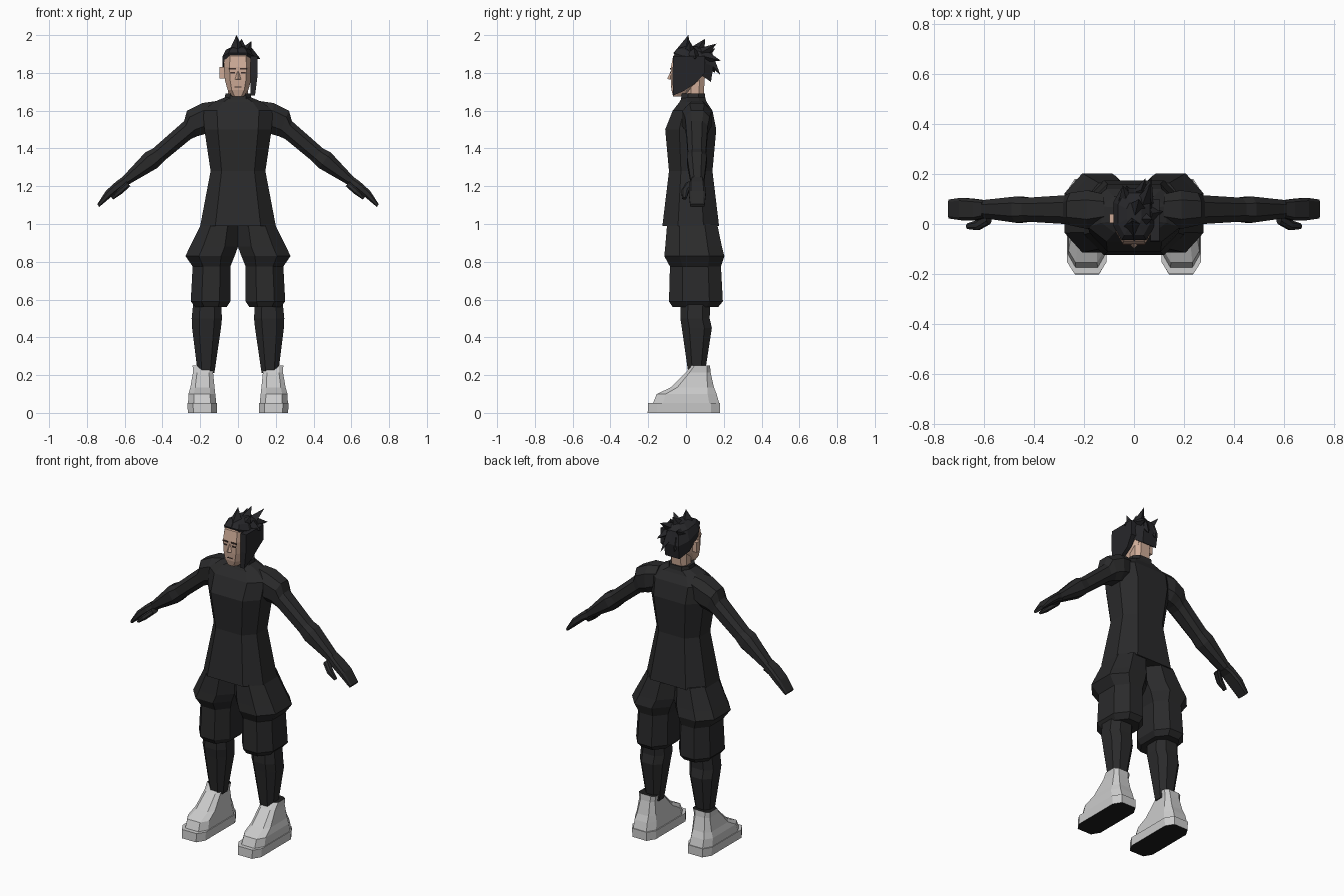
import bpy, bmesh
from mathutils import Vector as V


def mat(name, r, g, b):
    m = bpy.data.materials.new(name)
    m.diffuse_color = (r, g, b, 1)
    return m


CLOTH = mat("black cloth", .023, .023, .024)
HAIR = mat("black hair", .020, .020, .023)
SKIN = mat("skin", .62, .41, .31)
SHOE = mat("light grey", .60, .60, .60)
SOLE = mat("dark rubber", .012, .012, .012)
DARK = mat("dark brown", .05, .03, .025)


def finish(name, bm, mats):
    bmesh.ops.recalc_face_normals(bm, faces=bm.faces)
    me = bpy.data.meshes.new(name)
    bm.to_mesh(me)
    bm.free()
    for m in mats:
        me.materials.append(m)
    ob = bpy.data.objects.new(name, me)
    bpy.context.collection.objects.link(ob)
    return ob


def loft(name, rings, mats, a=.6, b=.45, s=1, rule=None):
    """Skin chamfered-box rings (centre, half axis u, half axis v)."""
    bm = bmesh.new()
    shape = [(1, -b), (1, b), (a, 1), (-a, 1), (-1, b), (-1, -b), (-a, -1), (a, -1)]
    loops = []
    for c, u, v in rings:
        pts = [V(c) + V(u) * p + V(v) * q for p, q in shape]
        loops.append([bm.verts.new((p.x * s, p.y, p.z)) for p in pts])
    for r0, r1 in zip(loops, loops[1:]):
        for i in range(8):
            j = (i + 1) % 8
            bm.faces.new((r0[i], r0[j], r1[j], r1[i]))
    bm.faces.new(loops[0])
    bm.faces.new(loops[-1])
    bmesh.ops.recalc_face_normals(bm, faces=bm.faces)
    if rule:
        for f in bm.faces:
            f.material_index = rule(f)
    return finish(name, bm, mats)


def flat(z, x0, x1, y0, y1):
    """Horizontal ring from its extents."""
    return (((x0 + x1) / 2, (y0 + y1) / 2, z), ((x1 - x0) / 2, 0, 0), (0, (y1 - y0) / 2, 0))


def limb(xt, zt, xb, zb, y0, y1):
    """Arm ring from its top and bottom points in the front view."""
    return (((xt + xb) / 2, (y0 + y1) / 2, (zt + zb) / 2),
            ((xt - xb) / 2, 0, (zt - zb) / 2), (0, (y1 - y0) / 2, 0))


def sym(z, r, y0, y1):
    return flat(z, -r, r, y0, y1)


def spike(name, base, tip, r, m, sides=4):
    base, tip = V(base), V(tip)
    d = tip - base
    bm = bmesh.new()
    bmesh.ops.create_cone(bm, cap_ends=True, segments=sides, radius1=r, radius2=0, depth=d.length)
    rot = d.to_track_quat('Z', 'Y')
    for v in bm.verts:
        v.co = rot @ v.co + (base + tip) / 2
    return finish(name, bm, [m])


def box(name, c, size, m):
    bm = bmesh.new()
    bmesh.ops.create_cube(bm, size=1)
    for v in bm.verts:
        v.co = V([c[i] + v.co[i] * size[i] for i in range(3)])
    return finish(name, bm, [m])


# shirt and collar
loft("shirt", [sym(.99, .20, -.125, .175), sym(1.28, .145, -.09, .14),
               sym(1.50, .178, -.11, .16), sym(1.60, .185, -.07, .14),
               sym(1.645, .13, -.035, .11), sym(1.67, .07, -.02, .10)], [CLOTH])
loft("collar", [sym(1.64, .075, -.03, .105), sym(1.69, .066, -.022, .10)], [CLOTH])

for s, side in ((1, "left"), (-1, "right")):
    # sleeve, hand and thumb
    loft(side + "_arm", [limb(.12, 1.65, .12, 1.50, .0, .12),
                         limb(.19, 1.64, .18, 1.475, -.02, .135),
                         limb(.27, 1.60, .215, 1.465, -.005, .125),
                         limb(.285, 1.545, .25, 1.45, .0, .115),
                         limb(.45, 1.40, .39, 1.335, .01, .105),
                         limb(.49, 1.38, .43, 1.295, .005, .11),
                         limb(.62, 1.24, .595, 1.20, .025, .095)],
         [CLOTH], .5, .5, s)
    loft(side + "_hand", [limb(.61, 1.25, .585, 1.20, .025, .095),
                          limb(.645, 1.225, .62, 1.185, .015, .10),
                          limb(.70, 1.175, .67, 1.145, .015, .105),
                          limb(.745, 1.105, .735, 1.09, .022, .098)],
         [CLOTH], .5, .75, s)
    loft(side + "_thumb", [limb(.59, 1.225, .57, 1.20, .0, .05),
                           limb(.635, 1.185, .615, 1.16, -.025, .015),
                           limb(.672, 1.14, .66, 1.13, -.02, .002)],
         [CLOTH], .5, .5, s)
    # baggy shorts and lower leg
    loft(side + "_shorts_leg", [flat(1.0, 0, .195, -.10, .165), flat(.88, 0, .255, -.11, .19),
                                flat(.83, .018, .278, -.115, .203),
                                flat(.775, .04, .24, -.085, .185),
                                flat(.59, .04, .25, -.09, .195),
                                flat(.56, .06, .225, -.07, .17)],
         [CLOTH], .45, .5, s)
    loft(side + "_shin", [flat(.60, .09, .235, -.03, .13), flat(.50, .085, .245, -.03, .125),
                          flat(.45, .09, .243, -.022, .137), flat(.21, .125, .213, .012, .10)],
         [CLOTH], .5, .5, s)
    # shoe: sole with dark underside, upper with dark opening
    loft(side + "_shoe_sole", [flat(0, .112, .265, -.203, .18), flat(.052, .11, .268, -.20, .18)],
         [SHOE, SOLE], .62, .75, s, lambda f: int(f.normal.z < -.9))
    loft(side + "_shoe_upper", [flat(.05, .115, .264, -.175, .176), flat(.10, .12, .262, -.155, .162),
                                flat(.135, .124, .252, -.08, .148),
                                flat(.215, .132, .238, .0, .13), flat(.25, .125, .24, .03, .127)],
         [SHOE, SOLE], .6, .7, s, lambda f: int(f.normal.z > .99))
    # ear, eye and brow
    box(side + "_ear", (s * .083, .022, 1.80), (.032, .035, .06), SKIN)
    box(side + "_eye", (s * .029, -.079, 1.802), (.024, .008, .008), DARK)
    box(side + "_brow", (s * .029, -.080, 1.823), (.036, .008, .008), DARK)

# neck, head and face
loft("neck", [sym(1.66, .052, .0, .092), sym(1.78, .052, .0, .10)], [SKIN])
loft("head", [sym(1.675, .03, -.068, -.0), sym(1.71, .055, -.077, .035),
              sym(1.76, .069, -.08, .085), sym(1.83, .075, -.08, .11),
              sym(1.89, .07, -.068, .11), sym(1.92, .045, -.03, .08)], [SKIN])
spike("nose", (0, -.084, 1.765), (0, -.076, 1.82), .016, SKIN)
box("mouth", (0, -.077, 1.726), (.036, .007, .005), DARK)

# hair cap, lower at the nape
loft("hair_cap", [((0, .037, 1.818), (.079, 0, 0), (0, .095, -.066)),
                  ((0, .04, 1.87), (.083, 0, 0), (0, .105, -.035)),
                  ((0, .04, 1.918), (.064, 0, 0), (0, .085, -.01)),
                  ((0, .04, 1.94), (.03, 0, 0), (0, .045, 0))], [HAIR])

# long side lock covering one side of the face
bm = bmesh.new()
lock = [(-.068, 1.89), (-.072, 1.78), (-.068, 1.68), (-.01, 1.705),
        (.05, 1.745), (.10, 1.80), (.10, 1.89)]
f = bm.faces.new([bm.verts.new((.066, y, z)) for y, z in lock])
new = bmesh.ops.extrude_face_region(bm, geom=[f])["geom"]
for v in new:
    if isinstance(v, bmesh.types.BMVert):
        v.co.x = .103 if v.co.z > 1.75 else .09
finish("side_lock", bm, [HAIR])

# hair spikes
spikes = [((-.005, -.015, 1.89), (-.008, .012, 2.0), .055),
          ((.035, .02, 1.90), (.072, .02, 1.968), .04),
          ((.01, .06, 1.91), (.02, .10, 1.98), .045),
          ((.035, .08, 1.90), (.065, .162, 1.955), .035),
          ((-.03, .09, 1.89), (-.045, .155, 1.93), .035),
          ((.045, .09, 1.89), (.07, .185, 1.865), .035),
          ((.02, .11, 1.89), (.045, .182, 1.79), .035),
          ((.06, .04, 1.90), (.118, .05, 1.875), .035),
          ((-.02, .11, 1.86), (-.03, .155, 1.80), .035)]
for i, (p, q, r) in enumerate(spikes):
    spike("hair_spike_%d" % (i + 1), p, q, r, HAIR)
